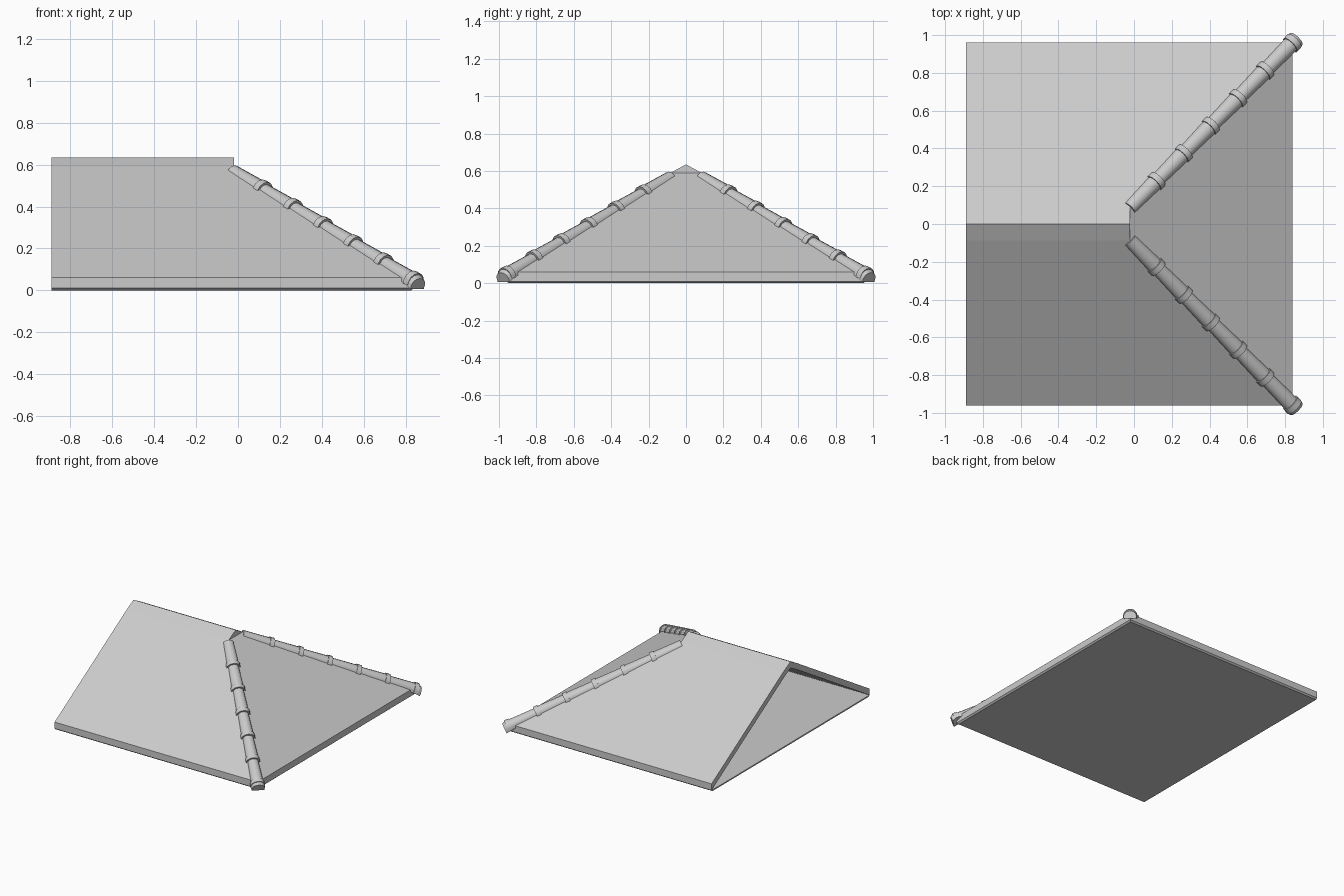
import bpy, bmesh, math
from mathutils import Vector

if "Cube" in bpy.data.objects:
    bpy.data.objects.remove(bpy.data.objects["Cube"])

grey = bpy.data.materials.new("roof_grey")
grey.use_nodes = True
grey.diffuse_color = (0.6, 0.6, 0.6, 1)
grey.node_tree.nodes["Principled BSDF"].inputs["Base Color"].default_value = (0.6, 0.6, 0.6, 1)

END, EAVE, PEAK_X = -0.89, 0.84, -0.02      # open end, hip eave, end of ridge
HALF, CAP = 0.96, 0.087                     # half width, half ridge cap width
LOW, HIGH, RIDGE = 0.06, 0.588, 0.635
THICK = 0.05


def finish(bm, name, smooth=False):
    bmesh.ops.remove_doubles(bm, verts=bm.verts, dist=0.0001)
    bmesh.ops.recalc_face_normals(bm, faces=bm.faces)
    mesh = bpy.data.meshes.new(name)
    bm.to_mesh(mesh)
    bm.free()
    mesh.materials.append(grey)
    obj = bpy.data.objects.new(name, mesh)
    bpy.context.collection.objects.link(obj)
    if smooth:
        bpy.ops.object.select_all(action='DESELECT')
        obj.select_set(True)
        bpy.context.view_layer.objects.active = obj
        bpy.ops.object.shade_smooth_by_angle(angle=math.radians(40))
    return obj


# Roof shell: two long slopes, ridge cap and hip slope, thickened downwards
bm = bmesh.new()


def face(*points):
    bm.faces.new([bm.verts.new(p) for p in points])


for s in (-1, 1):
    face((END, s * HALF, LOW), (EAVE, s * HALF, LOW),
         (PEAK_X, s * CAP, HIGH), (END, s * CAP, HIGH))
    face((END, s * CAP, HIGH), (PEAK_X, s * CAP, HIGH),
         (PEAK_X, 0, RIDGE), (END, 0, RIDGE))
face((EAVE, -HALF, LOW), (EAVE, HALF, LOW), (PEAK_X, CAP, HIGH), (PEAK_X, -CAP, HIGH))
face((PEAK_X, -CAP, HIGH), (PEAK_X, CAP, HIGH), (PEAK_X, 0, RIDGE))
bmesh.ops.remove_doubles(bm, verts=bm.verts, dist=0.0001)
bmesh.ops.recalc_face_normals(bm, faces=bm.faces)
ext = bmesh.ops.extrude_face_region(bm, geom=bm.faces[:], use_keep_orig=True)
lower = [g for g in ext["geom"] if isinstance(g, bmesh.types.BMVert)]
bmesh.ops.translate(bm, verts=lower, vec=(0, 0, -THICK))
finish(bm, "roof_shell")

# Floor plate with a bevelled lower edge
bm = bmesh.new()
bmesh.ops.create_cube(bm, size=1)
for v in bm.verts:
    inset = 0.012 if v.co.z < 0 else 0
    v.co = (EAVE - inset if v.co.x > 0 else END,
            math.copysign(HALF - inset, v.co.y),
            0 if v.co.z < 0 else LOW - THICK)
finish(bm, "floor_plate")


# Half-round tiles running down each hip, each ending in a raised collar
def half_round(bm, start, end, r0, r1, up, h0, h1):
    side = (end - start).cross(up).normalized()
    rings = []
    for centre, r, h in ((start, r0, h0), (end, r1, h1)):
        arc = [math.pi * i / 6 for i in range(7)]
        ring = [centre + side * r * math.cos(a) + up * (h * math.sin(a) - 0.012) for a in arc]
        ring += [p - up * 0.02 for p in (ring[-1], ring[0])]
        rings.append([bm.verts.new(p) for p in ring])
    n = len(rings[0])
    for i in range(n):
        j = (i + 1) % n
        bm.faces.new((rings[0][i], rings[0][j], rings[1][j], rings[1][i]))
    bm.faces.new(rings[0])
    bm.faces.new(rings[1])


TILES = 6
for s, name in ((-1, "front_hip_tiles"), (1, "back_hip_tiles")):
    bm = bmesh.new()
    top = Vector((PEAK_X, s * CAP, HIGH - 0.01))
    corner = Vector((EAVE + 0.005, s * (HALF + 0.005), LOW - 0.004))
    run = corner - top
    along = run.normalized()
    up = (Vector((0, 0, 1)) - along * along.z).normalized()
    step = run.length / TILES
    for i in range(TILES):
        a = top + along * step * i
        b = a + along * step
        half_round(bm, a, b, 0.038, 0.044, up, 0.032, 0.038)
        half_round(bm, b - along * 0.022, b + along * 0.012, 0.05, 0.05, up, 0.044, 0.044)
    # drooping lip at the eave corner
    half_round(bm, corner, corner + along * 0.032 - up * 0.008, 0.05, 0.045, up, 0.044, 0.034)
    bmesh.ops.recalc_face_normals(bm, faces=bm.faces)
    finish(bm, name, smooth=True)
